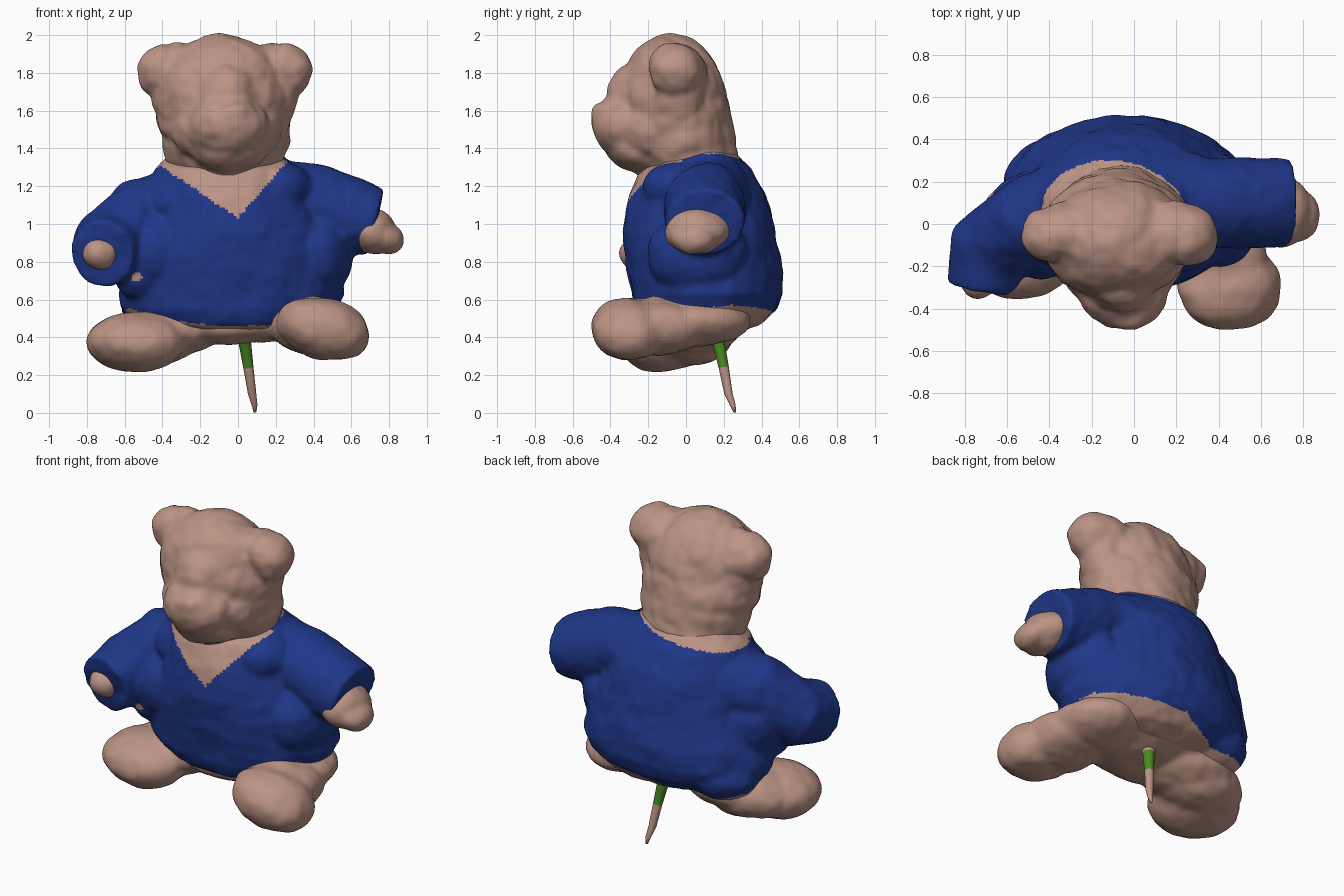
import bpy, bmesh
from math import cos, sin, tau
from mathutils import Vector, Matrix, Euler, noise

if "Cube" in bpy.data.objects:
    bpy.data.objects.remove(bpy.data.objects["Cube"], do_unlink=True)


def material(name, rgb):
    m = bpy.data.materials.new(name)
    m.use_nodes = True
    m.diffuse_color = (*rgb, 1)
    m.node_tree.nodes["Principled BSDF"].inputs["Base Color"].default_value = (*rgb, 1)
    return m


FUR = material("dusty pink fur", (0.5, 0.295, 0.235))
BLUE = material("blue knit", (0.014, 0.038, 0.25))
GREEN = material("leaf green", (0.07, 0.25, 0.015))


def blob(bm, centre, radii, tilt=(0, 0, 0)):
    """Ellipsoid."""
    mat = Matrix.LocRotScale(Vector(centre), Euler(tilt), Vector(radii))
    bmesh.ops.create_icosphere(bm, subdivisions=4, radius=1, matrix=mat)


def loft(bm, rings, sides=40):
    """Closed tube through rings of (centre, radius a, radius b, direction)."""
    loops = []
    for centre, a, b, direction in rings:
        turn = Vector(direction).to_track_quat('Z', 'Y')
        loops.append([bm.verts.new(Vector(centre) + turn @ Vector(
            (a * cos(tau * i / sides), b * sin(tau * i / sides), 0))) for i in range(sides)])
    for low, high in zip(loops, loops[1:]):
        for i in range(sides):
            j = (i + 1) % sides
            bm.faces.new((low[i], low[j], high[j], high[i]))
    bm.faces.new(loops[0][::-1])
    bm.faces.new(loops[-1])


def finish(name, bm, mats, rule=None, fuse=True, smooth=6, bump=0.012):
    """Fuse the shapes into one soft skin, roughen it and colour its faces."""
    bmesh.ops.recalc_face_normals(bm, faces=bm.faces)
    mesh = bpy.data.meshes.new(name)
    bm.to_mesh(mesh)
    bm.free()
    obj = bpy.data.objects.new(name, mesh)
    bpy.context.scene.collection.objects.link(obj)
    if fuse:
        remesh = obj.modifiers.new("fuse", 'REMESH')
        remesh.mode = 'VOXEL'
        remesh.voxel_size = 0.015
        soften = obj.modifiers.new("soften", 'SMOOTH')
        soften.factor = 0.5
        soften.iterations = smooth
        graph = bpy.context.evaluated_depsgraph_get()
        mesh = bpy.data.meshes.new_from_object(obj.evaluated_get(graph))
        obj.modifiers.clear()
        obj.data = mesh
        offsets = [v.normal * bump * (noise.noise(v.co * 6) + 0.4 * noise.noise(v.co * 15))
                   for v in mesh.vertices]
        for v, offset in zip(mesh.vertices, offsets):
            v.co += offset
    mesh.name = name
    mesh.materials.clear()
    for m in mats:
        mesh.materials.append(m)
    for p in mesh.polygons:
        p.use_smooth = True
        p.material_index = rule(p.center) if rule else 0


# Sweater: torso and sleeves
UP = (0, 0, 1)
bm = bmesh.new()
loft(bm, [((x, y, z), a, b, UP) for z, x, y, a, b in (
    (0.43, 0, 0.05, 0.36, 0.23),
    (0.47, -0.03, 0.08, 0.5, 0.32),
    (0.55, -0.04, 0.1, 0.575, 0.38),
    (0.63, -0.03, 0.11, 0.6, 0.4),
    (0.75, -0.03, 0.1, 0.57, 0.415),
    (0.95, -0.02, 0.07, 0.5, 0.405),
    (1.15, -0.04, 0.06, 0.44, 0.365),
    (1.29, -0.06, 0.05, 0.38, 0.295),
    (1.39, -0.06, 0.08, 0.28, 0.16))])
loft(bm, [
    ((0.13, 0.12, 1.13), 0.24, 0.23, (1, 0, -0.2)),
    ((0.42, 0.1, 1.1), 0.21, 0.21, (0.96, 0, -0.25)),
    ((0.6, 0.1, 1.04), 0.22, 0.21, (0.96, 0, -0.25)),
    ((0.73, 0.1, 1.01), 0.205, 0.18, (0.96, 0, -0.25))])
loft(bm, [
    ((-0.2, 0.12, 1.1), 0.22, 0.22, (-0.9, -0.1, -0.4)),
    ((-0.5, 0.03, 1.04), 0.2, 0.21, (-0.8, -0.3, -0.5)),
    ((-0.68, -0.12, 0.88), 0.2, 0.2, (-0.5, -0.75, -0.45)),
    ((-0.72, -0.29, 0.84), 0.165, 0.18, (-0.15, -0.97, -0.2))])
# Slack cloth under the arms, over the shoulders and at the back hem
blob(bm, (-0.46, 0.0, 0.86), (0.23, 0.26, 0.25), (0, 0, 0.3))
blob(bm, (-0.52, -0.05, 0.72), (0.13, 0.16, 0.13))
blob(bm, (0.41, 0.06, 0.84), (0.2, 0.26, 0.24))
blob(bm, (-0.32, -0.01, 1.12), (0.2, 0.21, 0.16))
blob(bm, (0.2, -0.02, 1.19), (0.2, 0.21, 0.15))
blob(bm, (-0.39, 0.2, 0.56), (0.22, 0.2, 0.15))


def clothing(c):
    wave = 0.008 * noise.noise(c * 14)
    back = max(c.y, 0)
    hem = 0.46 + 0.28 * c.x ** 2 + back * (0.16 + 0.75 * min(c.x, 0)) + wave
    collar = 1.03 + (1.15 * c.x if c.x > 0 else -0.68 * c.x) + wave
    if c.y > -0.02:
        collar = 1.345 + 0.12 * c.x
    hole = c.y < 0 and (c.x + 0.535) ** 2 + (c.z - 0.72) ** 2 < 0.0007
    return 0 if hem < c.z < collar and not hole else 1


finish("sweater", bm, (BLUE, FUR), clothing)

# Head: skull, cheeks, jowls, neck, brow, muzzle, nose, chin
bm = bmesh.new()
blob(bm, (-0.08, -0.075, 1.66), (0.35, 0.285, 0.345))
blob(bm, (-0.08, -0.04, 1.56), (0.355, 0.28, 0.25))
blob(bm, (-0.07, -0.01, 1.44), (0.335, 0.265, 0.26))
blob(bm, (-0.06, 0.02, 1.35), (0.31, 0.25, 0.2))
blob(bm, (-0.06, -0.07, 1.24), (0.2, 0.18, 0.14))
blob(bm, (-0.06, -0.26, 1.68), (0.17, 0.16, 0.17))
blob(bm, (-0.06, -0.19, 1.5), (0.29, 0.2, 0.2))
blob(bm, (-0.05, -0.31, 1.53), (0.21, 0.195, 0.175))
blob(bm, (-0.04, -0.44, 1.59), (0.1, 0.065, 0.06))
blob(bm, (-0.05, -0.25, 1.4), (0.2, 0.18, 0.13), (-0.4, 0, 0))
# Ears on broad bases
blob(bm, (-0.41, -0.05, 1.81), (0.125, 0.12, 0.145), (0.4, 0.2, 0))
blob(bm, (0.265, -0.06, 1.815), (0.125, 0.14, 0.145), (0.4, -0.3, 0))
blob(bm, (-0.31, -0.04, 1.79), (0.16, 0.15, 0.17))
blob(bm, (0.16, -0.04, 1.79), (0.17, 0.15, 0.17))
blob(bm, (-0.34, -0.04, 1.68), (0.12, 0.14, 0.15))
blob(bm, (0.2, -0.04, 1.68), (0.12, 0.14, 0.16))
finish("head", bm, (FUR,), smooth=10, bump=0.018)

# Seat and splayed legs in one skin
bm = bmesh.new()
blob(bm, (-0.02, 0.12, 0.53), (0.5, 0.34, 0.145), (0.25, 0, 0))
blob(bm, (0.455, -0.3, 0.445), (0.255, 0.205, 0.16), (0, 0.25, 0))
blob(bm, (0.4, -0.14, 0.46), (0.23, 0.26, 0.155))
blob(bm, (0.34, 0.06, 0.49), (0.25, 0.28, 0.13))
blob(bm, (-0.54, -0.12, 0.375), (0.265, 0.24, 0.16))
blob(bm, (-0.46, 0.03, 0.4), (0.26, 0.21, 0.15))
blob(bm, (-0.36, 0.04, 0.44), (0.27, 0.25, 0.14))
finish("seat_and_legs", bm, (FUR,), smooth=14)

# Hands poking out of the cuffs
bm = bmesh.new()
blob(bm, (0.7, 0.06, 0.965), (0.14, 0.17, 0.12), (0, 0.4, 0))
blob(bm, (0.79, 0.035, 0.925), (0.095, 0.12, 0.08), (0, 0.4, 0))
finish("left_hand", bm, (FUR,))

bm = bmesh.new()
blob(bm, (-0.73, -0.26, 0.84), (0.095, 0.09, 0.085))
finish("right_hand", bm, (FUR,))

# Thin stem below, green near the body
DOWN = (0.12, 0.15, -1)
bm = bmesh.new()
loft(bm, [((x, y, z), r, r, DOWN) for z, x, y, r in (
    (0.46, 0.02, 0.15, 0.07),
    (0.38, 0.035, 0.17, 0.034),
    (0.24, 0.055, 0.2, 0.027),
    (0.1, 0.075, 0.225, 0.022),
    (0.04, 0.088, 0.248, 0.015),
    (0.003, 0.09, 0.258, 0.007))], sides=16)
finish("stem", bm, (FUR, GREEN), lambda c: int(0.24 < c.z < 0.38), fuse=False)
